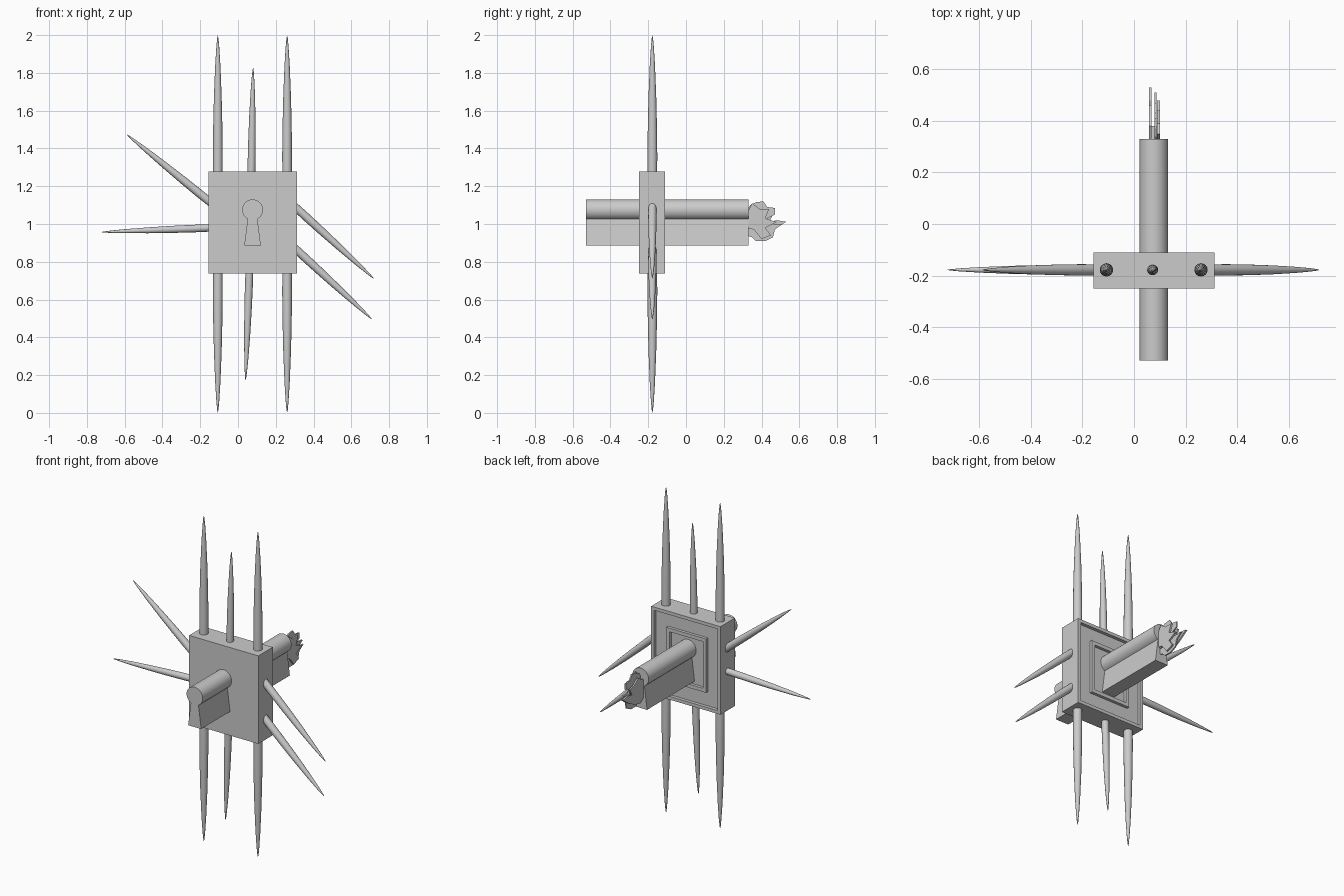
import bpy, bmesh, math
from mathutils import Vector

cube = bpy.data.objects.get("Cube")
if cube:
    bpy.data.objects.remove(cube, do_unlink=True)

grey = bpy.data.materials.new("plain_grey")
grey.use_nodes = True
colour = (0.6, 0.6, 0.6, 1)
grey.diffuse_color = colour
grey.node_tree.nodes["Principled BSDF"].inputs["Base Color"].default_value = colour


def finish(name, bm, smooth=False):
    bmesh.ops.recalc_face_normals(bm, faces=bm.faces)
    mesh = bpy.data.meshes.new(name)
    bm.to_mesh(mesh)
    bm.free()
    mesh.materials.append(grey)
    obj = bpy.data.objects.new(name, mesh)
    bpy.context.collection.objects.link(obj)
    if smooth:
        bpy.ops.object.select_all(action='DESELECT')
        obj.select_set(True)
        bpy.context.view_layer.objects.active = obj
        bpy.ops.object.shade_smooth_by_angle(angle=math.radians(35))
    return obj


def extrude(name, points, vec, smooth=False):
    """Extrude a flat outline along a vector."""
    bm = bmesh.new()
    face = bm.faces.new([bm.verts.new(p) for p in points])
    new = bmesh.ops.extrude_face_region(bm, geom=[face], use_keep_orig=True)["geom"]
    bmesh.ops.translate(bm, vec=vec, verts=[g for g in new if isinstance(g, bmesh.types.BMVert)])
    return finish(name, bm, smooth)


def box(name, x0, x1, y0, y1, z0, z1):
    return extrude(name, [(x0, y0, z0), (x1, y0, z0), (x1, y0, z1), (x0, y0, z1)], (0, y1 - y0, 0))


def frame(name, x0, x1, y0, y1, z0, z1, w):
    """Rectangular border of width w, extruded along y."""
    bm = bmesh.new()
    rings = []
    for y in (y0, y1):
        for d in (0, w):
            rings.append([bm.verts.new(p) for p in (
                (x0 + d, y, z0 + d), (x1 - d, y, z0 + d), (x1 - d, y, z1 - d), (x0 + d, y, z1 - d))])
    for a, b in ((0, 1), (1, 3), (3, 2), (2, 0)):
        for i in range(4):
            j = (i + 1) % 4
            bm.faces.new((rings[a][i], rings[a][j], rings[b][j], rings[b][i]))
    return finish(name, bm)


def spike(name, base, tip, radius, sides=16):
    """Slender rounded spine from base to tip."""
    base, tip = Vector((base[0], SPIKE_Y, base[1])), Vector((tip[0], SPIKE_Y, tip[1]))
    axis = tip - base
    u = axis.normalized().cross(Vector((0, 1, 0)))
    v = Vector((0, 1, 0))
    profile = [(0, 0.95), (0.2, 1), (0.4, 0.93), (0.6, 0.78), (0.8, 0.53), (0.92, 0.3), (0.98, 0.13)]
    bm = bmesh.new()
    rings = []
    for t, r in profile:
        rings.append([bm.verts.new(base + axis * t + radius * r * (
            u * math.cos(a) + v * math.sin(a))) for a in (math.tau * k / sides for k in range(sides))])
    end = bm.verts.new(tip)
    bm.faces.new(rings[0])
    for k in range(sides):
        n = (k + 1) % sides
        for a, b in zip(rings, rings[1:]):
            bm.faces.new((a[k], a[n], b[n], b[k]))
        bm.faces.new((rings[-1][k], rings[-1][n], end))
    return finish(name, bm, True)


# Block with a shallow recess and raised borders on its back
SPIKE_Y, MID = -0.178, 0.077
box("block", -0.157, 0.313, -0.25, -0.13, 0.738, 1.278)
frame("block_rim", -0.157, 0.313, -0.13, -0.11, 0.738, 1.278, 0.02)
frame("back_frame", MID - 0.135, MID + 0.135, -0.13, -0.112, 0.845, 1.175, 0.022)

# Keyhole-shaped bar running through the block
start, stop = math.radians(-62), math.radians(242)
outline = [(MID + 0.055 * math.cos(a), -0.53, 1.075 + 0.055 * math.sin(a))
           for a in (start + (stop - start) * k / 32 for k in range(33))]
outline += [(MID - 0.044, -0.53, 0.885), (MID + 0.044, -0.53, 0.885)]
extrude("keyhole_bar", outline, (0, 0.86, 0), True)

# Vertical spikes above and below
for side, x in (("right", -0.107), ("left", 0.26)):
    spike(side + "_upper_spike", (x, 1.2), (x, 2.0), 0.026)
    spike(side + "_lower_spike", (x, 0.8), (x, 0.0), 0.026)
spike("middle_upper_spike", (0.07, 1.2), (0.08, 1.83), 0.021)
spike("middle_lower_spike", (0.062, 0.8), (0.04, 0.17), 0.021)

# Slanted side spikes
spike("right_high_spike", (-0.11, 1.085), (-0.59, 1.475), 0.022)
spike("right_low_spike", (-0.1, 0.981), (-0.725, 0.957), 0.02)
spike("left_high_spike", (0.27, 1.12), (0.72, 0.71), 0.022)
spike("left_low_spike", (0.27, 0.9), (0.71, 0.495), 0.022)

# Layered ragged plates at the tail of the bar
tail = {
    "tail_plate_long": (0.058, 0.01, [
        (0.32, 0.96), (0.36, 0.93), (0.41, 0.94), (0.46, 0.965), (0.49, 0.985), (0.53, 1.012),
        (0.48, 1.02), (0.44, 1.01), (0.46, 1.05), (0.42, 1.06), (0.38, 1.09), (0.32, 1.06)]),
    "tail_plate_middle": (0.079, 0.008, [
        (0.32, 0.94), (0.35, 0.93), (0.37, 0.91), (0.42, 0.91), (0.46, 0.93), (0.47, 0.97),
        (0.51, 1.0), (0.45, 1.0), (0.43, 1.03), (0.47, 1.05), (0.47, 1.085), (0.43, 1.09),
        (0.41, 1.12), (0.37, 1.115), (0.34, 1.1), (0.32, 1.07)]),
    "tail_plate_short": (0.09, 0.01, [
        (0.32, 0.98), (0.36, 0.97), (0.4, 0.92), (0.45, 0.94), (0.42, 0.98), (0.48, 1.01),
        (0.42, 1.03), (0.44, 1.08), (0.39, 1.08), (0.35, 1.11), (0.32, 1.05)]),
}
for name, (x, thick, pts) in tail.items():
    extrude(name, [(x, y, z) for y, z in pts], (thick, 0, 0))
box("tail_core", 0.066, 0.092, 0.32, 0.38, 0.97, 1.06)
